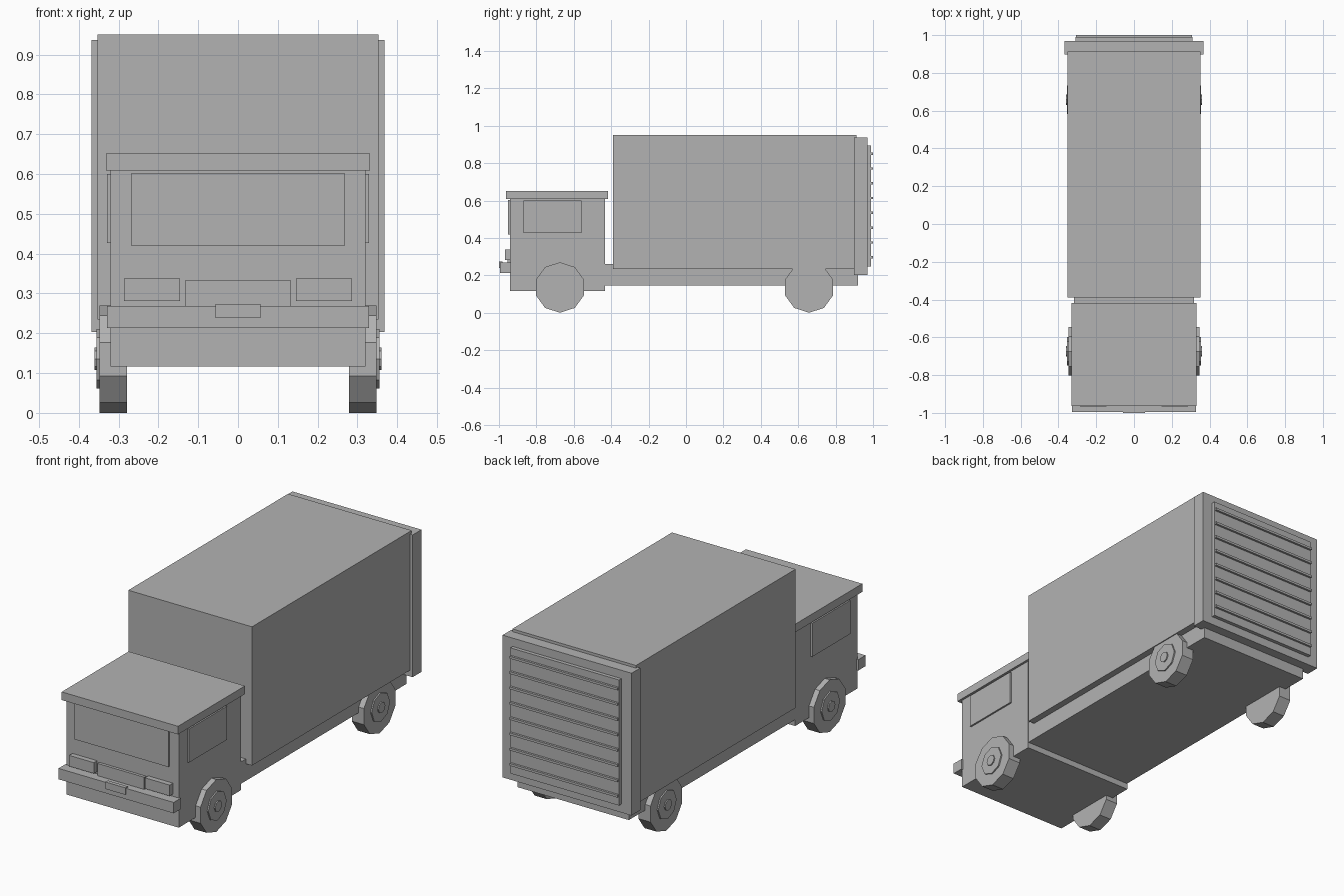
import bpy
from math import pi

cube = bpy.data.objects.get("Cube")
if cube:
    bpy.data.objects.remove(cube)

paint = bpy.data.materials.new("plain_grey")
paint.use_nodes = True
GREY = (0.45, 0.45, 0.45, 1)
paint.diffuse_color = GREY
paint.node_tree.nodes["Principled BSDF"].inputs["Base Color"].default_value = GREY


def finish(name):
    obj = bpy.context.object
    obj.name = name
    obj.data.materials.append(paint)
    bpy.ops.object.transform_apply(location=False, rotation=True, scale=True)
    return obj


def box(name, x, y, z):
    """Box from (low, high) ranges along each axis."""
    ranges = (x, y, z)
    bpy.ops.mesh.primitive_cube_add(size=1, location=[(a + b) / 2 for a, b in ranges])
    bpy.context.object.scale = [b - a for a, b in ranges]
    return finish(name)


def wide(name, half, y, z):
    """Box centred across the truck."""
    return box(name, (-half, half), y, z)


def disc(name, side, inner, outer, y, z, radius, sides):
    """Flat-sided disc with its axle along x and a corner at the top."""
    bpy.ops.mesh.primitive_cylinder_add(
        vertices=sides, radius=radius, depth=outer - inner,
        location=(side * (inner + outer) / 2, y, z), rotation=(pi / 2, 0, side * pi / 2))
    return finish(name)


# Cab
wide("cab", 0.32, (-0.94, -0.433), (0.116, 0.61))
wide("cab_roof", 0.332, (-0.963, -0.417), (0.609, 0.651))
wide("windscreen", 0.268, (-0.951, -0.93), (0.419, 0.603))
wide("grille", 0.133, (-0.955, -0.93), (0.269, 0.332))
wide("bumper", 0.329, (-0.994, -0.935), (0.213, 0.269))
wide("number_plate", 0.057, (-1.0, -0.98), (0.238, 0.274))

# Chassis and cargo body
wide("chassis", 0.318, (-0.435, 0.92), (0.147, 0.26))
wide("cargo_box", 0.353, (-0.39, 0.912), (0.235, 0.951))
wide("rear_frame", 0.368, (0.898, 0.97), (0.203, 0.937))

# Roller shutter
wide("shutter", 0.31, (0.96, 0.989), (0.246, 0.894))
for i in range(8):
    height = 0.297 + i * 0.079
    wide(f"shutter_slat_{i + 1}", 0.308, (0.98, 1.0), (height - 0.006, height + 0.006))

# Paired parts on each side
for label, side in (("left", 1), ("right", -1)):
    def span(a, b):
        return sorted((side * a, side * b))
    box(f"{label}_side_window", span(0.31, 0.329), (-0.87, -0.56), (0.427, 0.6))
    box(f"{label}_headlight", span(0.146, 0.287), (-0.967, -0.93), (0.281, 0.337))
    for axle, y in (("front", -0.674), ("rear", 0.658)):
        name = f"{label}_{axle}"
        disc(f"{name}_tyre", side, 0.279, 0.348, y, 0.135, 0.135, 10)
        disc(f"{name}_wheel_rim", side, 0.33, 0.355, y, 0.136, 0.075, 8)
        disc(f"{name}_hub", side, 0.34, 0.361, y, 0.136, 0.028, 8)
